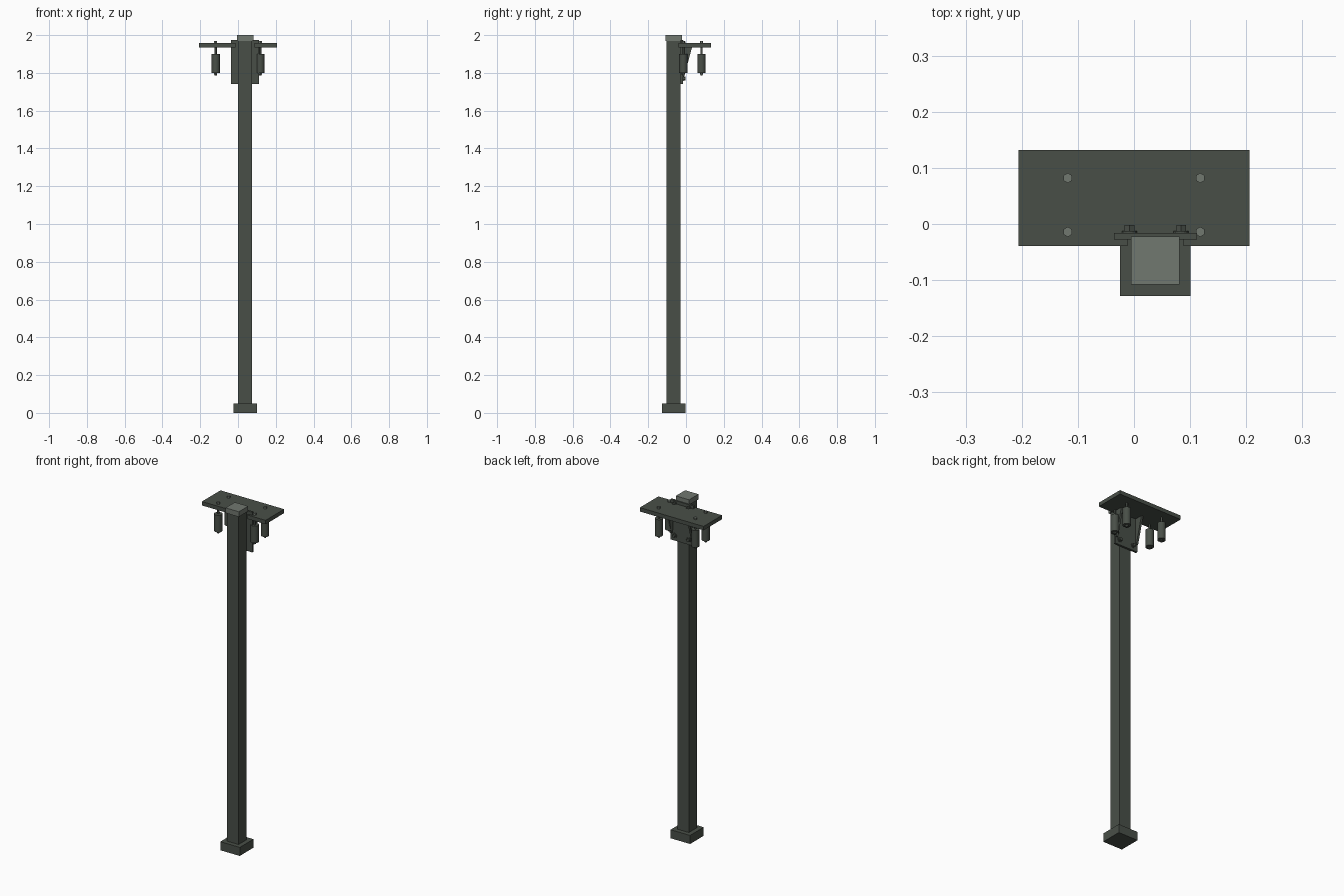
import bpy, bmesh, math
from mathutils import Matrix

if "Cube" in bpy.data.objects:
    bpy.data.objects.remove(bpy.data.objects["Cube"])


def material(name, rgb):
    m = bpy.data.materials.new(name)
    m.diffuse_color = (*rgb, 1)
    m.use_nodes = True
    m.node_tree.nodes["Principled BSDF"].inputs["Base Color"].default_value = m.diffuse_color
    return m


DARK = material("dark green grey", (0.066, 0.078, 0.064))
LIGHT = material("light green grey", (0.165, 0.188, 0.162))


def finish(bm, name, mat):
    bmesh.ops.recalc_face_normals(bm, faces=bm.faces)
    me = bpy.data.meshes.new(name)
    bm.to_mesh(me)
    bm.free()
    me.materials.append(mat)
    ob = bpy.data.objects.new(name, me)
    bpy.context.collection.objects.link(ob)
    return ob


def box(name, lo, hi, mat=DARK):
    bm = bmesh.new()
    bmesh.ops.create_cube(bm, size=1)
    for v in bm.verts:
        v.co = [(a + b) / 2 + c * (b - a) for a, b, c in zip(lo, hi, v.co)]
    return finish(bm, name, mat)


def prism(name, points, offset, mat=DARK):
    """Extrude a flat outline by an offset vector."""
    bm = bmesh.new()
    face = bm.faces.new([bm.verts.new(p) for p in points])
    ext = bmesh.ops.extrude_face_region(bm, geom=[face])
    bmesh.ops.translate(bm, vec=offset,
                        verts=[g for g in ext["geom"] if isinstance(g, bmesh.types.BMVert)])
    return finish(bm, name, mat)


def rod(name, center, r, length, sides, mat=DARK, along_y=False, smooth=False):
    bm = bmesh.new()
    rot = Matrix.Rotation(math.pi / 2, 4, 'X') if along_y else Matrix()
    bmesh.ops.create_cone(bm, cap_ends=True, segments=sides, radius1=r, radius2=r,
                          depth=length, matrix=Matrix.Translation(center) @ rot)
    if smooth:
        for f in bm.faces:
            f.smooth = len(f.verts) == 4
        for e in bm.edges:
            e.smooth = e.calc_face_angle(0) < 0.8
    return finish(bm, name, mat)


CX, CY = 0.038, -0.065   # post axis

# Post with foot and cap
box("post_foot", (CX - .063, CY - .063, 0), (CX + .063, CY + .063, .05))
box("post", (CX - .037, CY - .037, .05), (CX + .037, CY + .037, 1.97))
box("post_cap", (CX - .043, CY - .043, 1.97), (CX + .043, CY + .043, 2.0), LIGHT)

# Shelf plate, notched around the post
N0, N1 = CX - .05, CX + .05
outline = [(-.206, -.039), (N0, -.039), (N0, -.02), (N1, -.02), (N1, -.039),
           (.206, -.039), (.206, .132), (-.206, .132)]
prism("shelf_plate", [(x, y, 1.934) for x, y in outline], (0, 0, .023))

# Mounting plate behind the post, with side gussets under the shelf
box("mounting_plate", (CX - .074, -.028, 1.74), (CX + .074, -.016, 1.975))
for side, x in (("left", CX - .074), ("right", CX + .062)):
    prism(side + "_gusset",
          [(x, -.018, 1.936), (x, .032, 1.936), (x, -.01, 1.78), (x, -.018, 1.78)],
          (.012, 0, 0))

# Bolts through the mounting plate
for z in (1.957, 1.77):
    for x in (CX - .046, CX + .046):
        rod("mounting_washer", (x, -.0145, z), .0135, .004, 16, along_y=True)
        rod("mounting_nut", (x, -.008, z), .010, .012, 6, along_y=True)

# Hanging sleeves on bolts below the shelf
for x in (-.118, .118):
    for y in (.082, -.014):
        rod("hanging_bolt", (x, y, 1.872), .0055, .17, 12, smooth=True)
        rod("bolt_head", (x, y, 1.962), .009, .012, 6, LIGHT)
        rod("hanging_sleeve", (x, y, 1.85), .022, .10, 16, smooth=True)
        rod("end_nut", (x, y, 1.797), .009, .01, 6)
